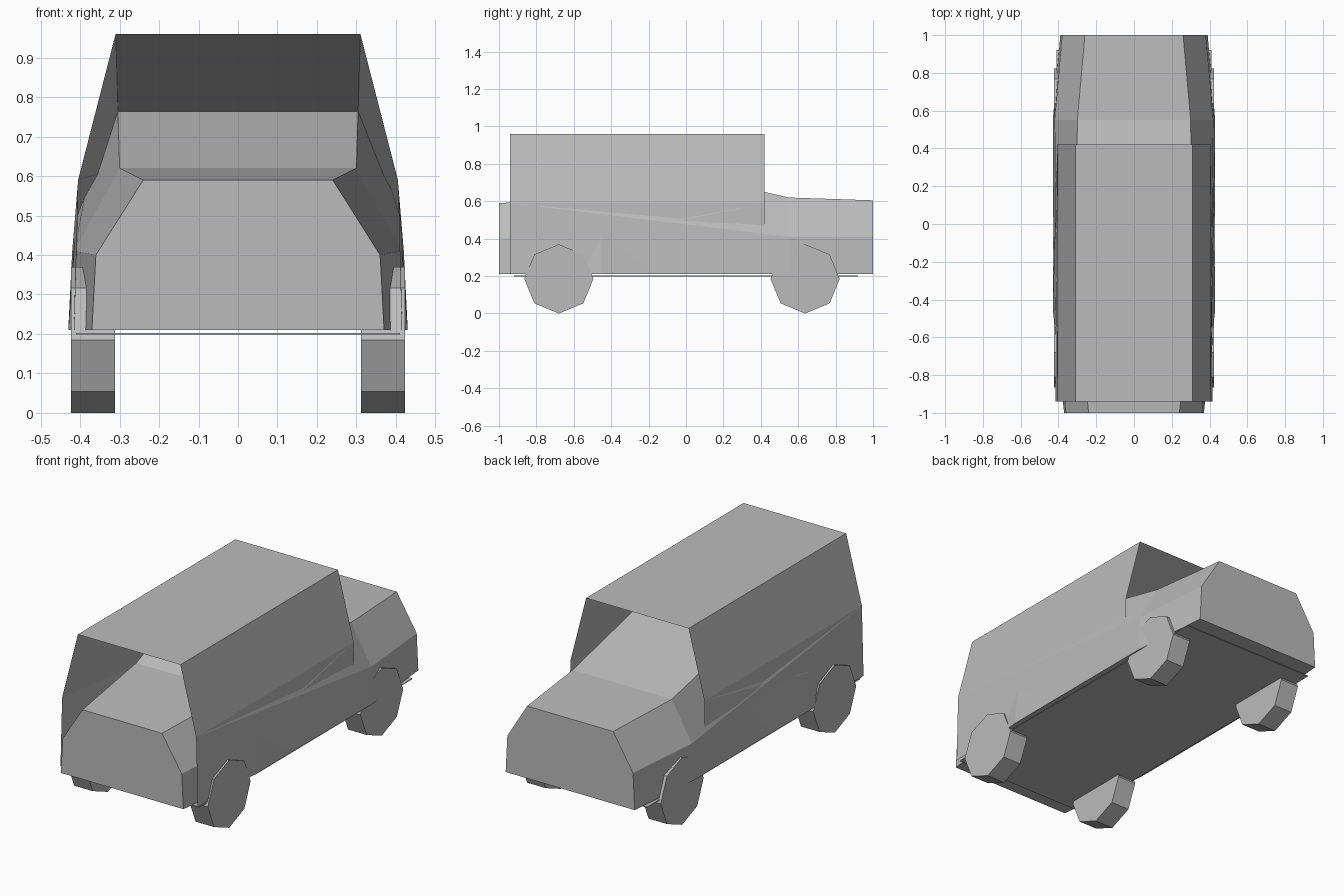
import bpy, bmesh, math
from mathutils import Vector

cube = bpy.data.objects.get("Cube")
if cube:
    bpy.data.objects.remove(cube, do_unlink=True)

grey = bpy.data.materials.new("plain_grey")
grey.use_nodes = True
colour = (0.5, 0.5, 0.5, 1)
grey.diffuse_color = colour
grey.node_tree.nodes["Principled BSDF"].inputs["Base Color"].default_value = colour


def finish(name, bm):
    mesh = bpy.data.meshes.new(name)
    bm.to_mesh(mesh)
    bm.free()
    mesh.materials.append(grey)
    obj = bpy.data.objects.new(name, mesh)
    bpy.context.collection.objects.link(obj)
    return obj


def outward_face(bm, verts, inside):
    """Make a face whose normal points away from the inside point."""
    face = bm.faces.new(verts)
    face.normal_update()
    if face.normal.dot(face.calc_center_median() - Vector(inside)) < 0:
        face.normal_flip()
    return face


# Body: half sections (y, then x/z of sill, waist and top edge).
# The cabin ends overhang, so the strips fold back beneath the roof.
sill = 0.21
sections = [
    (-1.0, (0.37, sill), (0.36, 0.40), (0.24, 0.59)),
    (-0.45, (0.43, sill), (0.415, 0.41), (0.30, 0.62)),
    (0.42, (0.41, sill), (0.405, 0.59), (0.31, 0.96)),
    (-0.94, (0.415, sill), (0.405, 0.59), (0.31, 0.96)),
    (0.55, (0.43, sill), (0.42, 0.41), (0.30, 0.62)),
    (1.0, (0.39, sill), (0.38, 0.41), (0.26, 0.605)),
]
bm = bmesh.new()
rings = []
for y, *half in sections:
    points = [(-x, z) for x, z in half] + [(x, z) for x, z in reversed(half)]
    rings.append([bm.verts.new((x, y, z)) for x, z in points])
for a, b in zip(rings, rings[1:]):
    for i in range(len(a) - 1):
        middle_y = (a[i].co.y + b[i].co.y) / 2
        outward_face(bm, (a[i], a[i + 1], b[i + 1], b[i]), (0, middle_y, 0.3))
for end in (rings[0], rings[-1]):
    outward_face(bm, end, (0, 0, 0.3))
# Underside closes the widest sill outline
outline = [rings[k] for k in (0, 1, 4, 5)]
outward_face(bm, [r[0] for r in outline] + [r[-1] for r in reversed(outline)], (0, 0, 0.5))
finish("body", bm)

# Floor plate just below the body
bm = bmesh.new()
bmesh.ops.create_cube(bm, size=1)
bmesh.ops.scale(bm, verts=bm.verts, vec=(0.82, 1.84, 0.004))
bmesh.ops.translate(bm, verts=bm.verts, vec=(0, 0, 0.2))
finish("floor_plate", bm)

# Four eight-sided wheels, each with a corner on the ground
radius, width = 0.185, 0.112
for end, y in (("front", -0.68), ("back", 0.637)):
    for side, sign in (("left", 1), ("right", -1)):
        bm = bmesh.new()
        bmesh.ops.create_cone(bm, cap_ends=True, segments=8,
                              radius1=radius, radius2=radius, depth=width)
        wheel = finish(f"{end}_{side}_wheel", bm)
        wheel.rotation_euler = (0, math.pi / 2, 0)
        wheel.location = (sign * 0.367, y, radius)
